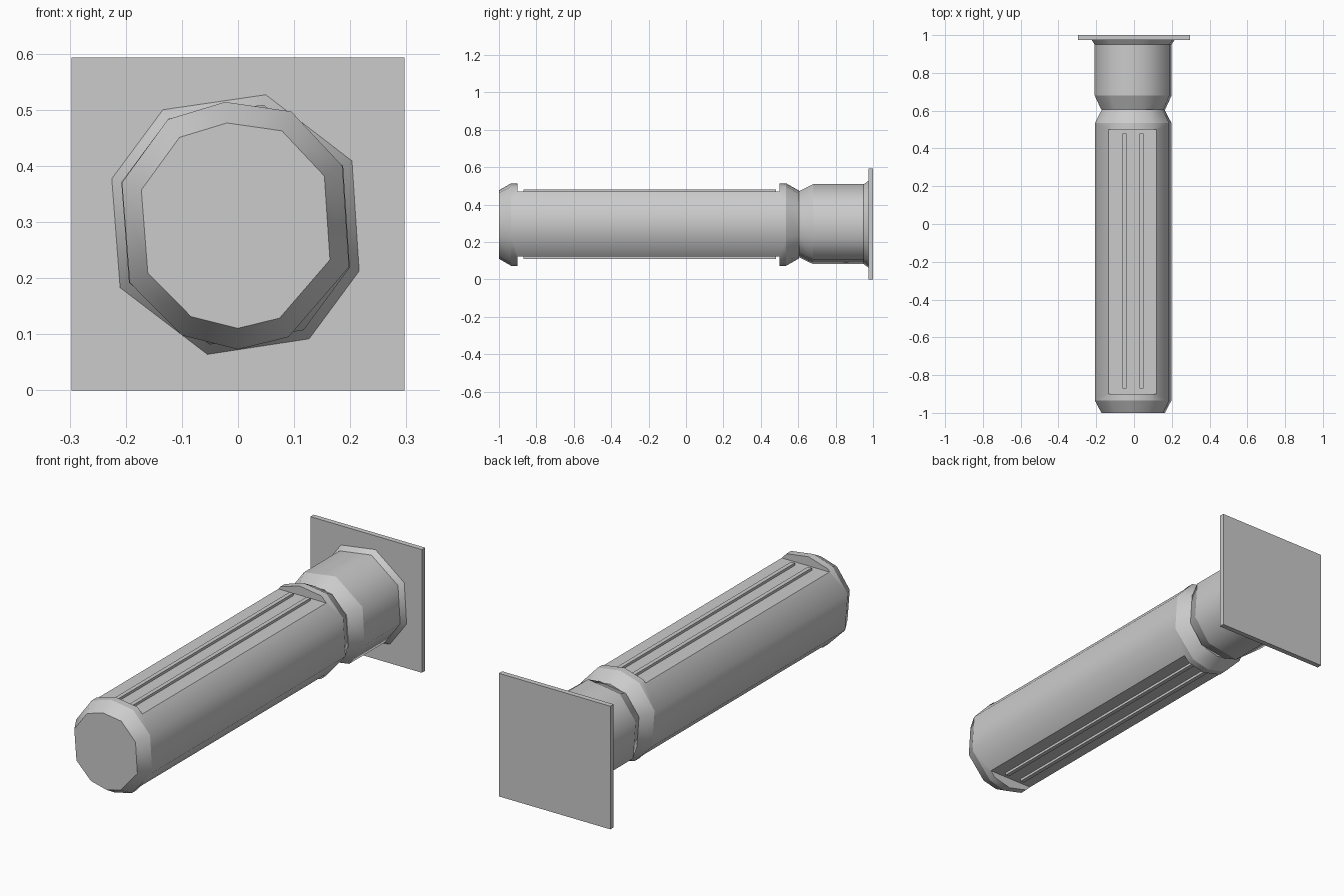
import bpy, bmesh, math

if "Cube" in bpy.data.objects:
    bpy.data.objects.remove(bpy.data.objects["Cube"])

CZ = 0.294
CX = -0.003
# Cross-sections as (x, z) around the axis
BODY = [(-0.023, .514), (.095, .497), (.186, .40), (.198, .22), (.09, .095),
        (0, .073), (-.1, .098), (-.193, .192), (-.207, .37), (-.125, .483)]
SLEEVE = [(.05, .529), (.205, .41), (.218, .212), (.128, .09),
          (-.055, .062), (-.212, .182), (-.227, .378), (-.135, .502)]


def finish(bm, name, smooth=True):
    bmesh.ops.recalc_face_normals(bm, faces=bm.faces)
    me = bpy.data.meshes.new(name)
    bm.to_mesh(me)
    bm.free()
    ob = bpy.data.objects.new(name, me)
    bpy.context.collection.objects.link(ob)
    if smooth:
        bpy.ops.object.select_all(action='DESELECT')
        ob.select_set(True)
        bpy.context.view_layer.objects.active = ob
        bpy.ops.object.shade_smooth_by_angle(angle=math.radians(58))
        # Crisp rings where the profile changes slope
        for e in me.edges:
            a, b = (me.vertices[i].co.y for i in e.vertices)
            if abs(a - b) < 1e-4:
                e.use_edge_sharp = True
    return ob


def loft(name, section, stations):
    """Loft a section along y; stations are (y, scale)."""
    bm = bmesh.new()
    rings = [[bm.verts.new((CX + (x - CX) * s, y, CZ + (z - CZ) * s))
              for x, z in section] for y, s in stations]
    n = len(section)
    for r, q in zip(rings, rings[1:]):
        for i in range(n):
            j = (i + 1) % n
            bm.faces.new((r[i], r[j], q[j], q[i]))
    bm.faces.new(rings[0])
    bm.faces.new(rings[-1])
    return finish(bm, name)


def box(name, lo, hi):
    bm = bmesh.new()
    bmesh.ops.create_cube(bm, size=1)
    for v in bm.verts:
        v.co = [(a + b) / 2 + c * (b - a) for a, b, c in zip(lo, hi, v.co)]
    return finish(bm, name, False)


# Ten-sided plug body with tapered nose and neck
body = loft("plug_body", BODY, [(-1, .83), (-.935, 1), (.535, 1), (.605, .82)])

# Flat recesses on top and bottom
for side, lo, hi in (("top", .47, .7), ("bottom", -.1, .122)):
    cut = box(side + "_recess_cutter", (-.4, -.9, lo), (.4, .5, hi))
    cut.hide_render = True
    m = body.modifiers.new(side + "_recess", 'BOOLEAN')
    m.operation = 'DIFFERENCE'
    m.solver = 'EXACT'
    m.object = cut
    bpy.context.view_layer.objects.active = body
    bpy.ops.object.modifier_apply(modifier=m.name)
    bpy.data.objects.remove(cut)

# Pairs of long ribs in each recess
for x in (-.051, .039):
    box("top_rib", (x - .01, -.87, .46), (x + .01, .48, .482))
    box("bottom_rib", (x - .01, -.87, .11), (x + .01, .48, .13))

# Eight-sided sleeve flaring into the square flange
loft("sleeve", SLEEVE, [(.605, .76), (.68, .915), (.95, .915), (.978, 1), (.999, 1)])
box("flange_plate", (-.297, .975, 0), (.297, 1, .593))
